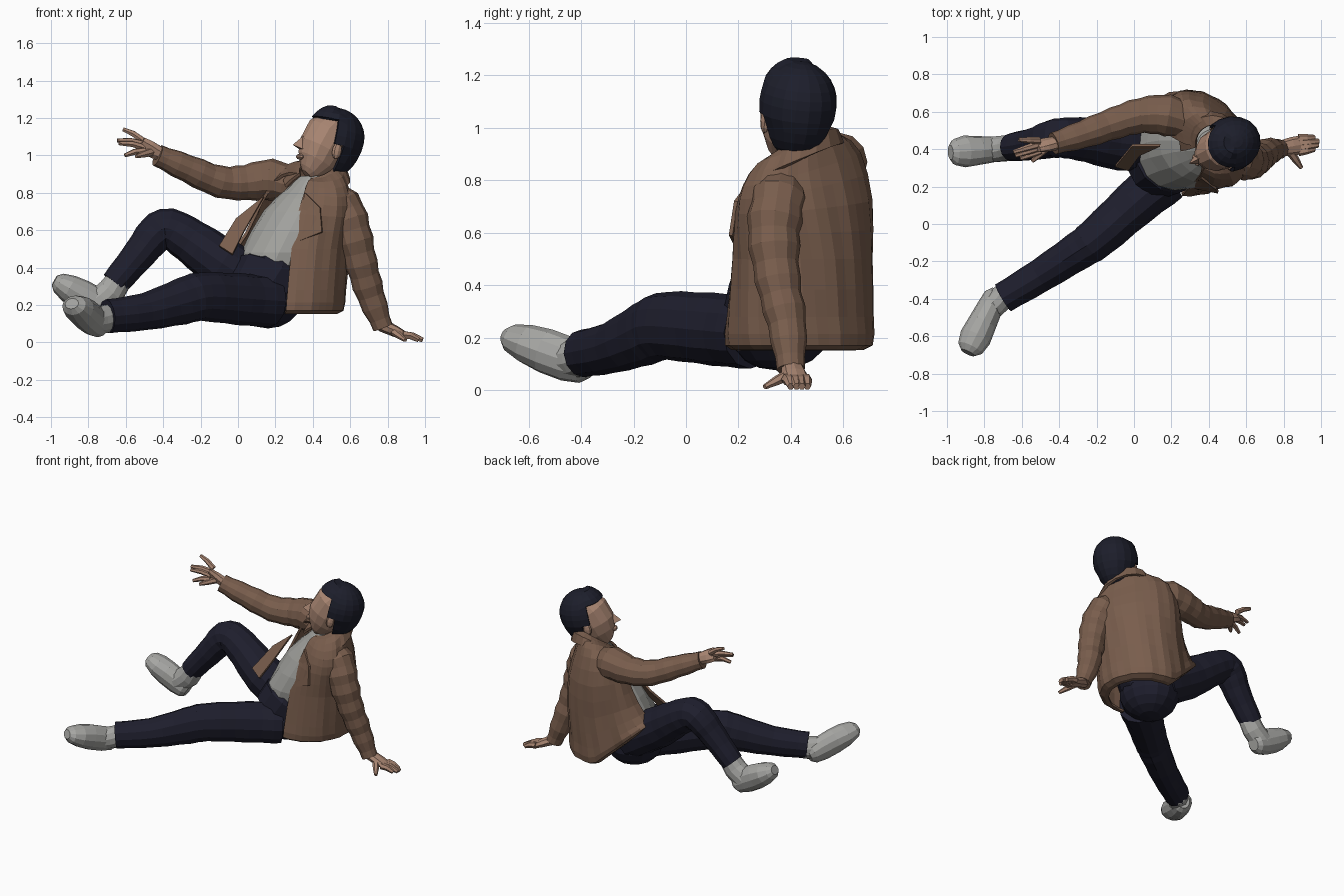
import bpy, bmesh, math, random
from mathutils import Vector, Matrix

if "Cube" in bpy.data.objects:
    bpy.data.objects.remove(bpy.data.objects["Cube"])

random.seed(4)

def material(name, rgb):
    m = bpy.data.materials.new(name)
    m.diffuse_color = (*rgb, 1)
    m.use_nodes = True
    m.node_tree.nodes["Principled BSDF"].inputs["Base Color"].default_value = m.diffuse_color
    return m

BROWN = material("brown leather", (0.19, 0.11, 0.073))
NAVY = material("dark navy cloth", (0.013, 0.013, 0.026))
HAIR = material("dark hair", (0.012, 0.013, 0.024))
SKIN = material("skin", (0.40, 0.24, 0.17))
SHIRT = material("grey shirt", (0.36, 0.36, 0.34))
SHOE = material("pale grey shoe", (0.38, 0.38, 0.365))

def finish(bm, name, mat, thickness=0):
    bmesh.ops.recalc_face_normals(bm, faces=bm.faces)
    me = bpy.data.meshes.new(name)
    bm.to_mesh(me)
    bm.free()
    me.materials.append(mat)
    ob = bpy.data.objects.new(name, me)
    bpy.context.collection.objects.link(ob)
    if thickness:
        s = ob.modifiers.new("thickness", "SOLIDIFY")
        s.thickness = thickness
        s.offset = 0
    return ob

def spline(rows, k):
    """Catmull-Rom resampling of rows of numbers."""
    out, n = [], len(rows)
    for i in range(n - 1):
        a, b, c, d = (rows[min(max(j, 0), n - 1)] for j in range(i - 1, i + 3))
        for s in range(k):
            t = s / k
            out.append([0.5 * (2*q + (r-p)*t + (2*p-5*q+4*r-w)*t*t + (3*q-p-3*r+w)*t**3)
                        for p, q, r, w in zip(a, b, c, d)])
    return out + [list(rows[-1])]

def bridge(bm, rings, closed=True):
    n = len(rings[0])
    for a, b in zip(rings, rings[1:]):
        for i in range(n if closed else n - 1):
            j = (i + 1) % n
            bm.faces.new((a[i], a[j], b[j], b[i]))

def tube(bm, rows, hint, n=12, k=3, crease=0.0):
    """Closed tube; each row is x, y, z, side radius, other radius."""
    rows = spline(rows, k)
    pts = [Vector(r[:3]) for r in rows]
    rings = []
    for i, r in enumerate(rows):
        d = (pts[min(i + 1, len(pts) - 1)] - pts[max(i - 1, 0)]).normalized()
        side = d.cross(Vector(hint)).normalized()
        up = side.cross(d)
        f = 1 + crease * (1 if i % 2 else -1)
        rings.append([bm.verts.new(pts[i] + side * math.cos(a) * r[3] * f + up * math.sin(a) * r[4] * f)
                      for a in (2 * math.pi * j / n for j in range(n))])
    bridge(bm, rings)
    bm.faces.new(rings[0])
    bm.faces.new(rings[-1])

def limb(name, rows, hint, mat, **kw):
    bm = bmesh.new()
    tube(bm, [(*r, r[3]) if len(r) == 4 else r for r in rows], hint, **kw)
    return finish(bm, name, mat)

def ball(bm, centre, size, seg=14, rings=9):
    m = Matrix.Translation(centre) @ Matrix.Diagonal((*size, 1))
    return bmesh.ops.create_uvsphere(bm, u_segments=seg, v_segments=rings, radius=1, matrix=m)["verts"]

# body directions: the chest faces FWD, the supporting arm is on the LEFT
LEFT, FWD = Vector((0.65, -0.76, 0)), Vector((-0.76, -0.65, 0))

def shell(name, rows, mat, n=30, k=3, ripple=0.0, thickness=0.016):
    """Open garment: x, y, z, width, depth, left gap, right gap, rise, flare, left slope, front slope."""
    bm = bmesh.new()
    rings = []
    for cx, cy, z, w, d, gl, gr, rise, flare, sl, sf in spline(rows, k):
        ring = []
        for j in range(n):
            a = math.radians(gl + (360 - gl - gr) * j / (n - 1))
            s, c = math.sin(a), math.cos(a)
            f = 1 + flare * max(0, -s) * max(0, c) + ripple * math.sin(j * 2.3 + z * 3)
            p = Vector((cx, cy, z)) + LEFT * (w * s * f) + FWD * (d * c * f)
            p.z += rise * max(0, 0.25 - p.x) - sl * w * s - sf * d * c
            ring.append(bm.verts.new(p))
        rings.append(ring)
    bridge(bm, rings, False)
    return finish(bm, name, mat, thickness)

# jacket body, collar and the two front flaps
shell("jacket_body", [
    (.28, .42, .16, .22, .225, 43, 45, .95, .6, 0, 0),
    (.285, .43, .175, .275, .27, 43, 45, .93, .75, 0, 0),
    (.30, .435, .28, .28, .26, 40, 45, .7, .55, 0, 0),
    (.335, .445, .50, .275, .24, 35, 45, .4, .3, 0, 0),
    (.37, .45, .70, .285, .20, 28, 42, .2, .1, .1, 0),
    (.39, .44, .84, .255, .15, 25, 35, 0, 0, .25, .1),
    (.41, .43, .91, .18, .12, 25, 30, 0, 0, .25, .3),
    (.43, .43, .93, .10, .09, 25, 30, 0, 0, .25, .6)], BROWN, ripple=.015, k=2)
shell("jacket_collar", [
    (.43, .43, .94, .10, .10, 28, 30, 0, 0, .25, .6),
    (.425, .43, .91, .15, .14, 22, 26, 0, 0, .3, .5),
    (.42, .42, .86, .185, .165, 24, 28, 0, 0, .3, .35)], BROWN, n=16, k=1)
for name, corners in (("left_lapel", ((.36, .25, .80), (.30, .20, .53), (.45, .17, .59), (.44, .19, .72))),
                      ("right_flap", ((.14, .42, .78), (.03, .37, .59), (-.03, .29, .47), (-.10, .31, .515),
                                      (-.01, .42, .66)))):
    bm = bmesh.new()
    bm.faces.new([bm.verts.new(p) for p in corners])
    finish(bm, name, BROWN, .015)

# shirt
bm = bmesh.new()
rings = []
for cx, cy, z, w, d in spline([(.17, .36, .30, .15, .17), (.225, .39, .48, .22, .20), (.32, .41, .70, .21, .165),
                              (.385, .42, .82, .14, .12), (.42, .42, .89, .085, .085)], 2):
    rings.append([bm.verts.new(Vector((cx, cy, z)) + LEFT * w * math.sin(a) + FWD * d * math.cos(a)
                  * (1 + random.uniform(-.03, .03))) for a in (math.tau * j / 16 for j in range(16))])
bridge(bm, rings)
bm.faces.new(rings[0])
bm.faces.new(rings[-1])
finish(bm, "shirt", SHIRT)

# sleeves
limb("raised_sleeve", [(.30, .54, .84, .09), (.18, .58, .87, .11), (.04, .58, .855, .095), (-.10, .54, .86, .085),
                       (-.27, .48, .93, .075), (-.43, .43, 1.0, .058)], (0, 0, 1), BROWN, crease=.03)
limb("propping_sleeve", [(.46, .38, .80, .08), (.555, .355, .73, .105), (.61, .335, .60, .10), (.66, .35, .42, .085),
                         (.71, .385, .25, .075), (.775, .40, .08, .052)], (0, 1, 0), BROWN, crease=.045)

# trousers
bm = bmesh.new()
ball(bm, (.16, .35, .24), (.19, .205, .165))
finish(bm, "trouser_seat", NAVY)
limb("trouser_waist", [(.12, .32, .26, .19, .19), (.18, .36, .36, .212, .2), (.19, .37, .385, .2, .185)],
     (.76, .65, 0), NAVY, k=1)
limb("bent_trouser_leg", [(.15, .43, .28, .14), (-.08, .425, .42, .138), (-.25, .45, .54, .12), (-.37, .46, .61, .108),
                          (-.44, .455, .58, .103), (-.53, .43, .47, .088), (-.66, .41, .315, .075)],
     (0, 1, 0), NAVY, crease=.012)
limb("straight_trouser_leg", [(.17, .25, .22, .14, .14), (0, .105, .232, .125, .138), (-.20, -.075, .245, .112, .13),
                              (-.30, -.145, .22, .102, .125), (-.50, -.275, .165, .09, .1),
                              (-.70, -.395, .14, .082, .09)], (0, 0, 1), NAVY, crease=.012)

# shoes: ankle shaft, instep and foot
def shoe(name, ankle, heel, toe):
    bm = bmesh.new()
    ankle, heel, toe = Vector(ankle), Vector(heel), Vector(toe)
    tube(bm, [(*ankle, .066, .066), (*ankle.lerp(heel, .5), .078, .07), (*heel.lerp(toe, .15), .075, .07)],
         (0, 1, .3), k=2)
    rows = [(*heel.lerp(toe, t), a, b) for t, a, b in
            ((-.22, .04, .045), (-.12, .062, .07), (.15, .07, .086), (.5, .078, .086), (.8, .085, .075),
             (1.04, .07, .055), (1.14, .04, .03))]
    tube(bm, rows, (0, 0, 1), k=1)
    finish(bm, name, SHOE)

shoe("raised_shoe", (-.63, .41, .35), (-.73, .40, .19), (-.95, .385, .315))
shoe("resting_shoe", (-.64, -.36, .15), (-.755, -.415, .105), (-.872, -.655, .195))

# hands: flat palm plus fingers
def hand(name, wrist, palm, hint, fingers, thumb, spread, r):
    bm = bmesh.new()
    w, p, s = Vector(wrist), Vector(palm), Vector(spread)
    tube(bm, [(*w, .038, .036), (*w.lerp(p, .6), .05, .03), (*p, .048, .02)], hint, n=8, k=2)
    for i, tip in enumerate(fingers):
        base, tip = p + s * (i - 1.5) - (p - w) * .15, Vector(tip)
        mid = base.lerp(tip, .5) + Vector((0, 0, .008))
        tube(bm, [(*base, r, r), (*mid, r * .9, r * .9), (*tip, r * .6, r * .6)], hint, n=6, k=1)
    base = w.lerp(p, .4)
    tube(bm, [(*base, .026, .024), (*base.lerp(Vector(thumb), .6), .02, .018), (*thumb, .011, .01)], hint, n=6, k=1)
    finish(bm, name, SKIN)

hand("raised_hand", (-.40, .435, 1.0), (-.52, .415, 1.06), (0, .8, .6),
     [(-.615, .45, 1.14), (-.645, .385, 1.08), (-.635, .365, 1.065), (-.605, .35, 1.0)], (-.545, .335, .995),
     (.003, -.018, -.018), .019)
hand("propping_hand", (.765, .40, .095), (.90, .425, .032), (0, 0, 1),
     [(.965, .40, .014), (.985, .422, .014), (.988, .442, .014), (.965, .463, .014)], (.895, .30, .012),
     (0, .024, 0), .023)

# neck and head, the head built in its own frame (forward, left, up)
limb("neck", [(.405, .42, .80, .075), (.44, .42, .90, .07), (.48, .42, 1.0, .075)], (0, 1, 0), SKIN, k=1)
F = Vector((-.9, -.42, .22)).normalized()
L = Vector((0, 0, 1)).cross(F).normalized()
U = F.cross(L)
HEAD = Matrix.Translation((.48, .41, 1.075)) @ Matrix((F, L, U)).transposed().to_4x4()

bm = bmesh.new()
tube(bm, [(.085, 0, -.20, .03, .035), (.07, 0, -.18, .055, .065), (.045, 0, -.12, .09, .11),
          (.03, 0, -.05, .11, .128), (0, 0, .04, .115, .13), (-.04, 0, .11, .095, .10), (-.045, 0, .14, .06, .06)],
     (1, 0, 0), n=14, k=1)
# nose
bridge_pts = [(.145, 0, .0), (.14, .028, -.075), (.198, 0, -.062), (.14, -.028, -.075)]
v = [bm.verts.new(p) for p in bridge_pts]
for tri in ((0, 1, 2), (0, 2, 3), (1, 3, 2), (0, 3, 1)):
    bm.faces.new([v[i] for i in tri])
# lips and ears
ball(bm, (.142, 0, -.115), (.018, .035, .016), 8, 5)
for side in (-1, 1):
    ball(bm, (-.01, side * .118, -.05), (.028, .018, .045), 8, 6)
bm.transform(HEAD)
finish(bm, "head", SKIN)

# hair cap with the face region cut away and a raised front
bm = bmesh.new()
ball(bm, (0, 0, 0), (1, 1, 1), 18, 14)
for vert in bm.verts:
    c = vert.co
    c.x, c.y, c.z = c.x * .155 - .035, c.y * .137, c.z * (.15 if c.z > 0 else .21) + .03
    if c.z > .07 and c.x > .0:
        c.x = c.x * .93 + .004
        c.z += .016
    if c.z < -.06:
        c.y *= .92
def is_face(f):
    c = f.calc_center_median()
    return (c.x > .01 and c.z < .09) or (c.x > -.045 and c.z < -.03) or c.z < -.165
bmesh.ops.delete(bm, geom=[f for f in bm.faces if is_face(f)], context="FACES")
bm.transform(HEAD)
finish(bm, "hair", HAIR, .018)
